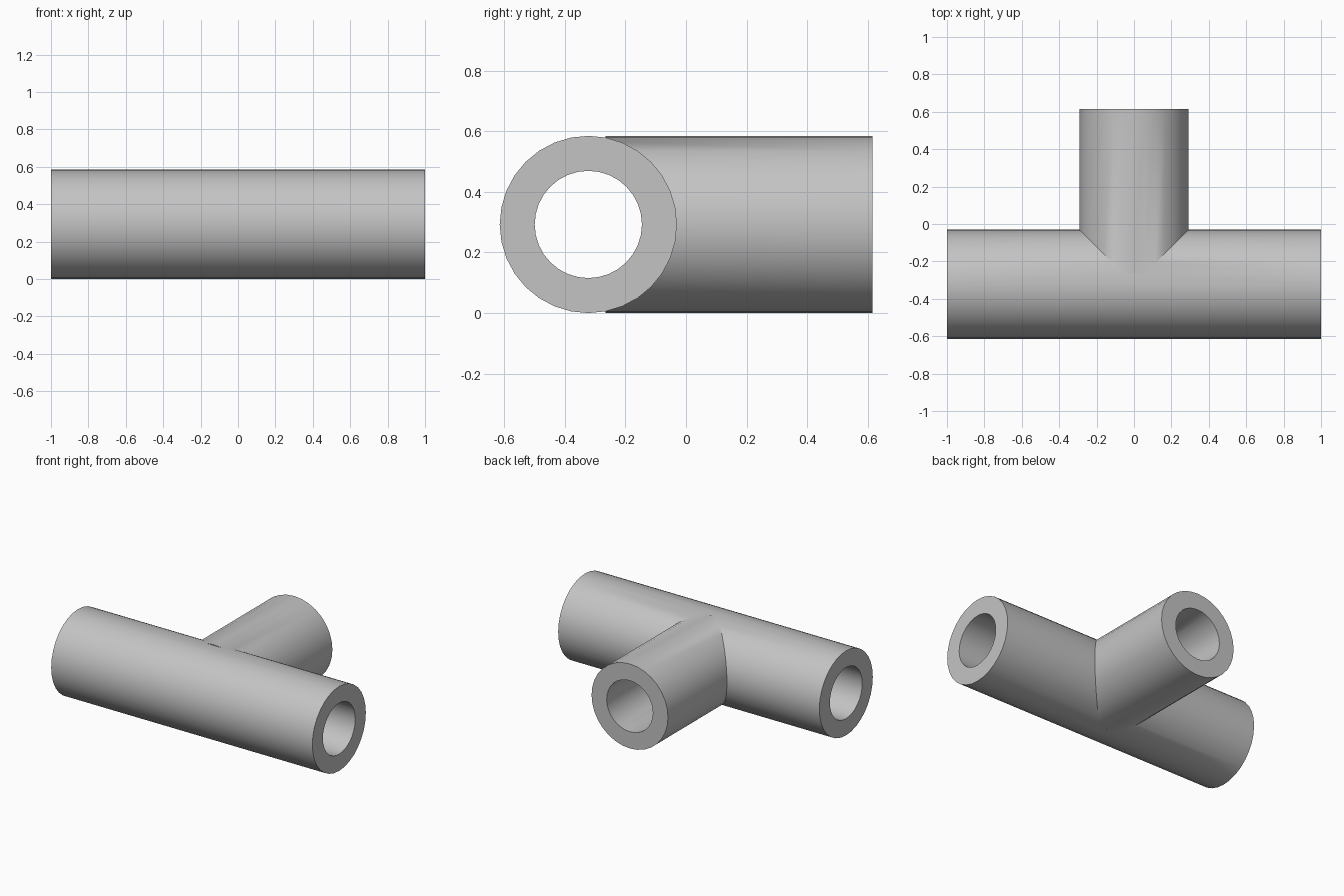
import bpy, bmesh
from math import sin, cos, pi

cube = bpy.data.objects.get("Cube")
if cube:
    bpy.data.objects.remove(cube)

SIDES = 32
OUTER, INNER = 0.2925, 0.177
HALF_LENGTH, BRANCH_LENGTH = 1.0, 0.9375
AXIS_Y = OUTER - 0.615

mat = bpy.data.materials.new("plain grey")
mat.use_nodes = True
grey = (0.55, 0.55, 0.55, 1)
mat.diffuse_color = grey
mat.node_tree.nodes["Principled BSDF"].inputs["Base Color"].default_value = grey

bm = bmesh.new()


def face(*points):
    """Add a face, dropping corners that coincide."""
    unique = []
    for p in points:
        p = tuple(round(c, 6) for c in p)
        if p not in unique:
            unique.append(p)
    if len(unique) > 2:
        bm.faces.new([bm.verts.new(p) for p in unique])


def circle(radius):
    """Pairs of (sideways, height) for neighbouring corners of the section."""
    pts = [(radius * sin(2 * pi * i / SIDES), radius * cos(2 * pi * i / SIDES))
           for i in range(SIDES)]
    return list(zip(pts, pts[1:] + pts[:1]))


def run_wall(radius):
    """Straight run, mitred open where the branch joins at the back."""
    for (y0, z0), (y1, z1) in circle(radius):
        m0, m1 = max(0, y0), max(0, y1)
        for s in (-1, 1):
            face((s * HALF_LENGTH, y0, z0), (s * m0, y0, z0),
                 (s * m1, y1, z1), (s * HALF_LENGTH, y1, z1))


def branch_wall(radius, start):
    """Side branch, starting on the mitre but no nearer than start."""
    for (x0, z0), (x1, z1) in circle(radius):
        face((x0, max(abs(x0), start), z0), (x0, BRANCH_LENGTH, z0),
             (x1, BRANCH_LENGTH, z1), (x1, max(abs(x1), start), z1))


# Outer skin and bore
step = OUTER * sin(2 * pi / SIDES)
step_z = OUTER * cos(2 * pi / SIDES)
run_wall(OUTER)
run_wall(INNER)
branch_wall(OUTER, step)
branch_wall(INNER, 0)

# Blunt tips of the joint, top and bottom
for s in (-1, 1):
    left, right = (-step, step, s * step_z), (step, step, s * step_z)
    face((0, 0, s * OUTER), left, right)
    face((0, step, s * OUTER), left, right)

# Ring-shaped ends
for (o0, o1), (i0, i1) in zip(circle(OUTER), circle(INNER)):
    ring = (o0, o1, i1, i0)
    for s in (-1, 1):
        face(*[(s * HALF_LENGTH, a, z) for a, z in ring])
    face(*[(a, BRANCH_LENGTH, z) for a, z in ring])

bmesh.ops.remove_doubles(bm, verts=bm.verts, dist=0.0001)
bmesh.ops.recalc_face_normals(bm, faces=bm.faces)
bmesh.ops.translate(bm, verts=bm.verts, vec=(0, AXIS_Y, OUTER))

mesh = bpy.data.meshes.new("tee_pipe")
bm.to_mesh(mesh)
bm.free()
mesh.materials.append(mat)
pipe = bpy.data.objects.new("tee_pipe", mesh)
bpy.context.collection.objects.link(pipe)

bpy.context.view_layer.objects.active = pipe
pipe.select_set(True)
bpy.ops.object.shade_smooth_by_angle(angle=pi / 6)
